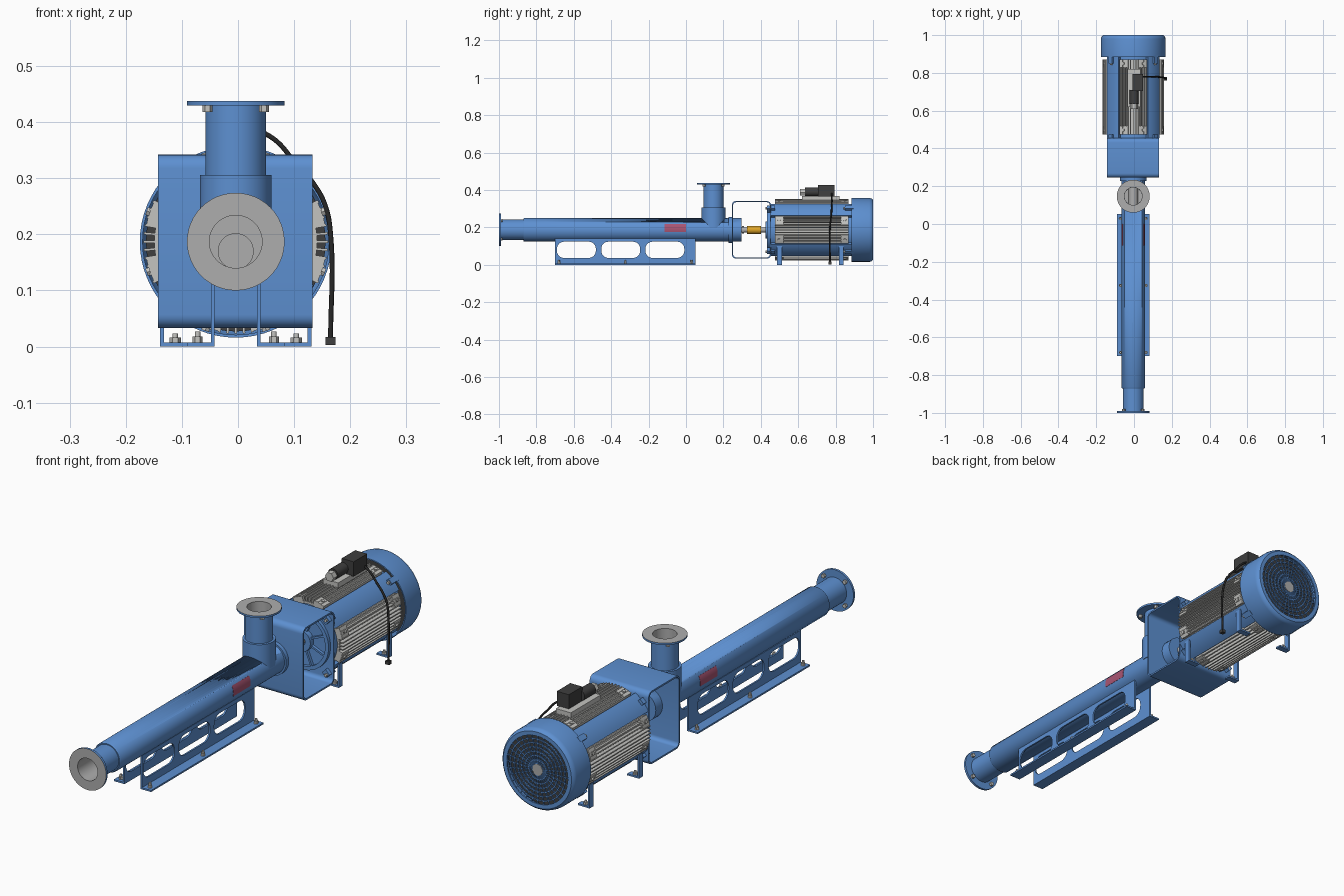
import bpy, bmesh
from math import pi, radians, sin, cos
from mathutils import Matrix, Vector

if "Cube" in bpy.data.objects:
    bpy.data.objects.remove(bpy.data.objects["Cube"])

CX, CZ = -0.004, 0.187          # main axis
PORT_Y = 0.147
T = lambda x, y, z: Matrix.Translation((x, y, z))
R = lambda deg, axis: Matrix.Rotation(radians(deg), 4, axis)
AXIS = T(CX, 0, CZ) @ R(-90, 'X')      # local z runs along world y
SIDE = Matrix(((0, 0, 1, 0), (1, 0, 0, 0), (0, 1, 0, 0), (0, 0, 0, 1)))  # local xy -> yz


def material(name, *rgb):
    m = bpy.data.materials.new(name)
    m.use_nodes = True
    m.diffuse_color = (*rgb, 1)
    m.node_tree.nodes["Principled BSDF"].inputs["Base Color"].default_value = (*rgb, 1)
    return m


BLUE = material("blue paint", 0.11, 0.28, 0.64)
GREY = material("light grey", 0.42, 0.42, 0.42)
SILVER = material("silver metal", 0.55, 0.55, 0.53)
DARK = material("dark grey", 0.05, 0.05, 0.05)
BLACK = material("black rubber", 0.02, 0.02, 0.02)
YELLOW = material("amber coupling", 0.75, 0.38, 0.02)
RED = material("red plate", 0.40, 0.09, 0.17)


def add(part, bm, frame, mat):
    """Weld a primitive, place it and append it to the part."""
    bmesh.ops.remove_doubles(bm, verts=bm.verts, dist=1e-5)
    bmesh.ops.recalc_face_normals(bm, faces=bm.faces)
    for f in bm.faces:
        f.material_index = mat
    bm.transform(frame)
    tmp = bpy.data.meshes.new("tmp")
    bm.to_mesh(tmp)
    bm.free()
    part.from_mesh(tmp)
    bpy.data.meshes.remove(tmp)


def lathe(part, prof, frame=AXIS, closed=False, steps=48, start=0, sweep=360, mat=0):
    bm = bmesh.new()
    a = radians(start)
    vs = [bm.verts.new((r * cos(a), r * sin(a), z)) for r, z in prof]
    es = [bm.edges.new(p) for p in zip(vs, vs[1:])]
    if closed:
        es.append(bm.edges.new((vs[-1], vs[0])))
    bmesh.ops.spin(bm, geom=vs + es, cent=(0, 0, 0), axis=(0, 0, 1),
                   angle=radians(sweep), steps=steps)
    if sweep < 360:
        bmesh.ops.holes_fill(bm, edges=[e for e in bm.edges if e.is_boundary])
    add(part, bm, frame, mat)


def ring(part, r0, r1, z0, z1, **kw):
    lathe(part, [(r0, z0), (r1, z0), (r1, z1), (r0, z1)], closed=True, **kw)


def cyl(part, r, z0, z1, **kw):
    lathe(part, [(0, z0), (r, z0), (r, z1), (0, z1)], **kw)


def box(part, x0, x1, y0, y1, z0, z1, frame=Matrix(), mat=0):
    bm = bmesh.new()
    bmesh.ops.create_cube(bm, size=1, matrix=T((x0 + x1) / 2, (y0 + y1) / 2, (z0 + z1) / 2)
                          @ Matrix.Diagonal((x1 - x0, y1 - y0, z1 - z0, 1)))
    add(part, bm, frame, mat)


def rrect(u0, u1, v0, v1, r, n=6):
    corners = [(u1 - r, v1 - r), (u0 + r, v1 - r), (u0 + r, v0 + r), (u1 - r, v0 + r)]
    return [(u + r * cos((q + i / n) * pi / 2), v + r * sin((q + i / n) * pi / 2))
            for q, (u, v) in enumerate(corners) for i in range(n + 1)]


def plate(part, loops, thick, frame, mat=0):
    """Flat sheet from an outline and holes."""
    cu = bpy.data.curves.new("tmp", 'CURVE')
    cu.dimensions, cu.fill_mode, cu.extrude = '2D', 'BOTH', thick / 2
    for loop in loops:
        s = cu.splines.new('POLY')
        s.points.add(len(loop) - 1)
        for p, (u, v) in zip(s.points, loop):
            p.co = (u, v, 0, 1)
        s.use_cyclic_u = True
    ob = bpy.data.objects.new("tmp", cu)
    bpy.context.collection.objects.link(ob)
    me = bpy.data.meshes.new_from_object(ob)
    bm = bmesh.new()
    bm.from_mesh(me)
    bpy.data.objects.remove(ob)
    bpy.data.meshes.remove(me)
    add(part, bm, frame, mat)


def finish(part, name, *mats, rule=None):
    for f in part.faces:
        if rule:
            f.material_index = int(rule(f.calc_center_median()))
    me = bpy.data.meshes.new(name)
    part.to_mesh(me)
    part.free()
    for m in mats:
        me.materials.append(m)
    ob = bpy.data.objects.new(name, me)
    bpy.context.collection.objects.link(ob)
    for o in bpy.context.selected_objects:
        o.select_set(False)
    ob.select_set(True)
    bpy.context.view_layer.objects.active = ob
    bpy.ops.object.shade_smooth_by_angle(angle=radians(35))
    return ob


new = bmesh.new

# pump body with inlet flange and grey bore
p = new()
lathe(p, [(0, -0.6), (0.047, -0.6), (0.047, -1), (0.087, -1), (0.087, -0.99), (0.055, -0.99),
          (0.055, -0.87), (0.059, -0.87), (0.0625, -0.865), (0.0625, 0.297), (0, 0.297)])
in_bore = lambda c: c.y < -0.59 and (c.xz - Vector((CX, CZ))).length < 0.05
body = finish(p, "pump_body", BLUE, GREY, rule=lambda c: c.y < -0.999 or in_bore(c))
p = new()
cyl(p, 0.0465, 0.187, 0.3, frame=T(CX, PORT_Y, 0), mat=1)
cutter = finish(p, "port_cutter", BLUE, GREY)
cutter.hide_render = True
mod = body.modifiers.new("port_hole", 'BOOLEAN')
mod.operation, mod.object, mod.solver = 'DIFFERENCE', cutter, 'EXACT'
bpy.context.view_layer.objects.active = body
bpy.ops.object.modifier_apply(modifier=mod.name)
bpy.data.objects.remove(cutter)

# outlet port
p = new()
lathe(p, [(0.047, 0.2), (0.064, 0.2), (0.064, 0.306), (0.054, 0.306), (0.054, 0.43),
          (0.087, 0.43), (0.087, 0.438), (0.047, 0.438)], frame=T(CX, PORT_Y, 0), closed=True)
finish(p, "outlet_port", BLUE, GREY, rule=lambda c: c.z > 0.4375
       or (c.xy - Vector((CX, PORT_Y))).length < 0.05)

# rotor, shaft and coupling
p = new()
cyl(p, 0.032, -0.86, -0.6, frame=T(0, 0, -0.017) @ AXIS)
cyl(p, 0.025, 0.09, 0.2)
cyl(p, 0.014, 0.29, 0.46)
cyl(p, 0.02, 0.3, 0.31)
finish(p, "rotor_and_shaft", GREY)
p = new()
cyl(p, 0.022, 0.325, 0.4)
finish(p, "coupling", YELLOW)

# flange nuts
p = new()
for i in range(4):
    a = radians(45 + 90 * i)
    off = T(0.071 * cos(a), 0.071 * sin(a), 0)
    cyl(p, 0.009, -0.99, -0.98, frame=AXIS @ off, steps=6)
    cyl(p, 0.009, 0.418, 0.43, frame=T(CX, PORT_Y, 0) @ off, steps=6)
finish(p, "flange_nuts", SILVER)

# curved plates on both sides of the body
p = new()
for start in (-28.7, 169):
    ring(p, 0.061, 0.0635, -0.115, 0, start=start, sweep=39.7, steps=8)
finish(p, "name_plates", RED)

# slotted support rails with feet and bolts
p, b = new(), new()
slots = [rrect(y, y + 0.208, 0.037, 0.124, 0.038) for y in (-0.69, -0.453, -0.217)]
outline = [(-0.7, 0), (0.052, 0), (0.052, 0.142), (-0.7, 0.142)]
for s in (-1, 1):
    plate(p, [outline] + slots, 0.007, T(CX + s * 0.041, 0, 0) @ SIDE)
    x0, x1 = sorted((CX + s * 0.041, CX + s * 0.087))
    box(p, x0, x1, -0.7, 0.052, 0, 0.007)
    for y in (-0.68, -0.325, 0.03):
        cyl(b, 0.009, 0.006, 0.018, frame=T(CX + s * 0.068, y, 0), steps=6)
        cyl(b, 0.005, 0.006, 0.027, frame=T(CX + s * 0.068, y, 0), steps=12)
finish(p, "support_rails", BLUE)

# motor lantern bracket, open at the sides
p = new()
plate(p, [rrect(0.245, 0.455, 0.033, 0.342, 0.024), rrect(0.252, 0.448, 0.04, 0.335, 0.017)],
      0.276, T(-0.005, 0, 0) @ SIDE)
ring(p, 0.05, 0.07, 0.228, 0.247)
ring(p, 0.108, 0.124, 0.434, 0.45)
ring(p, 0.02, 0.045, 0.425, 0.45)
for i in range(8):
    box(p, 0.04, 0.112, -0.004, 0.004, 0.436, 0.45, frame=AXIS @ R(45 * i + 22.5, 'Z'))
finish(p, "lantern_bracket", BLUE)

# motor body: blue corner sectors, lugs
p = new()
cyl(p, 0.137, 0.45, 0.9)
for i in range(4):
    ring(p, 0.12, 0.159, 0.455, 0.885, start=45 + 90 * i - 16, sweep=32, steps=8)
    for y0, y1 in ((0.432, 0.475), (0.85, 0.895)):
        box(p, 0.145, 0.172, -0.012, 0.012, y0, y1, frame=AXIS @ R(45 + 90 * i, 'Z'))
        cyl(b, 0.007, y0 - 0.008, y1, frame=AXIS @ R(45 + 90 * i, 'Z') @ T(0.164, 0, 0), steps=6)
finish(p, "motor_body", BLUE)

# cooling fins in four grey panels with end pads
p = new()
for q in range(4):
    mid = 90 * q
    ring(p, 0.125, 0.145, 0.475, 0.87, start=mid - 29, sweep=58, steps=14)
    for y0, y1 in ((0.475, 0.52), (0.828, 0.87)):
        for s in (-1, 1):
            ring(p, 0.13, 0.162, y0, y1, start=mid + s * 19 - 8, sweep=16, steps=5)
            cyl(b, 0.008, 0.15, 0.168, steps=6,
                frame=AXIS @ R(mid + s * 19, 'Z') @ T(0, 0, (y0 + y1) / 2) @ R(90, 'Y'))
    for k in range(-5, 6):
        ring(p, 0.13, 0.164, 0.475, 0.87, start=mid + k * 5.2 - 0.8, sweep=1.6, steps=1)
finish(p, "cooling_fins", SILVER)

# motor feet
p = new()
for s in (-1, 1):
    for y in (0.5, 0.83):
        xs = [CX + s * d for d in (0.08, 0.128, 0.135)]
        box(p, *sorted((xs[1], xs[2])), y - 0.013, y + 0.013, 0, 0.1)
        box(p, *sorted((xs[0], xs[2])), y - 0.013, y + 0.013, 0, 0.007)
        cyl(b, 0.01, 0.006, 0.016, frame=T(CX + s * 0.108, y, 0), steps=6)
        cyl(b, 0.005, 0.006, 0.023, frame=T(CX + s * 0.108, y, 0), steps=12)
finish(p, "motor_feet", BLUE)
finish(b, "bolts", SILVER)

# fan cover with grille
p = new()
lathe(p, [(0.166, 0.885), (0.171, 0.885), (0.171, 0.98), (0.168, 0.992), (0.16, 1), (0.143, 1),
          (0.143, 0.994), (0.158, 0.994), (0.166, 0.98)], closed=True, steps=64)
for k in range(1, 7):
    ring(p, 0.021 + k * 0.0175, 0.026 + k * 0.0175, 0.993, 0.999)
for i in range(32):
    box(p, 0.02, 0.146, -0.0018, 0.0018, 0.993, 0.998, frame=AXIS @ R(i * 11.25, 'Z'))
finish(p, "fan_cover", BLUE)
p = new()
cyl(p, 0.024, 0.98, 0.9995, steps=32)
finish(p, "grille_hub", GREY)
p = new()
cyl(p, 0.16, 0.95, 0.965)
finish(p, "fan_disc", DARK)

# terminal box, gland and cable
p = new()
box(p, -0.035, 0.035, 0.62, 0.82, 0.345, 0.368)
cyl(p, 0.02, 0.61, 0.64, frame=T(0.004, 0, 0.2) @ AXIS, steps=6)
finish(p, "terminal_base", SILVER)
p = new()
box(p, -0.008, 0.048, 0.705, 0.795, 0.366, 0.428)
cyl(p, 0.023, 0.635, 0.71, frame=T(0.004, 0, 0.203) @ AXIS, steps=24)
finish(p, "terminal_box", DARK)
p = new()
box(p, 0.156, 0.174, 0.761, 0.779, 0.003, 0.017)
finish(p, "cable_plug", DARK)
path = [(0.04, 0.78, 0.385), (0.07, 0.78, 0.365), (0.1, 0.78, 0.33), (0.135, 0.778, 0.29),
        (0.156, 0.775, 0.25), (0.165, 0.77, 0.2), (0.165, 0.77, 0.012)]
cu = bpy.data.curves.new("cable", 'CURVE')
cu.dimensions, cu.bevel_depth, cu.bevel_resolution = '3D', 0.0045, 3
s = cu.splines.new('BEZIER')
s.bezier_points.add(len(path) - 1)
for bp, co in zip(s.bezier_points, path):
    bp.co = co
    bp.handle_left_type = bp.handle_right_type = 'AUTO'
cu.materials.append(BLACK)
bpy.context.collection.objects.link(bpy.data.objects.new("cable", cu))
